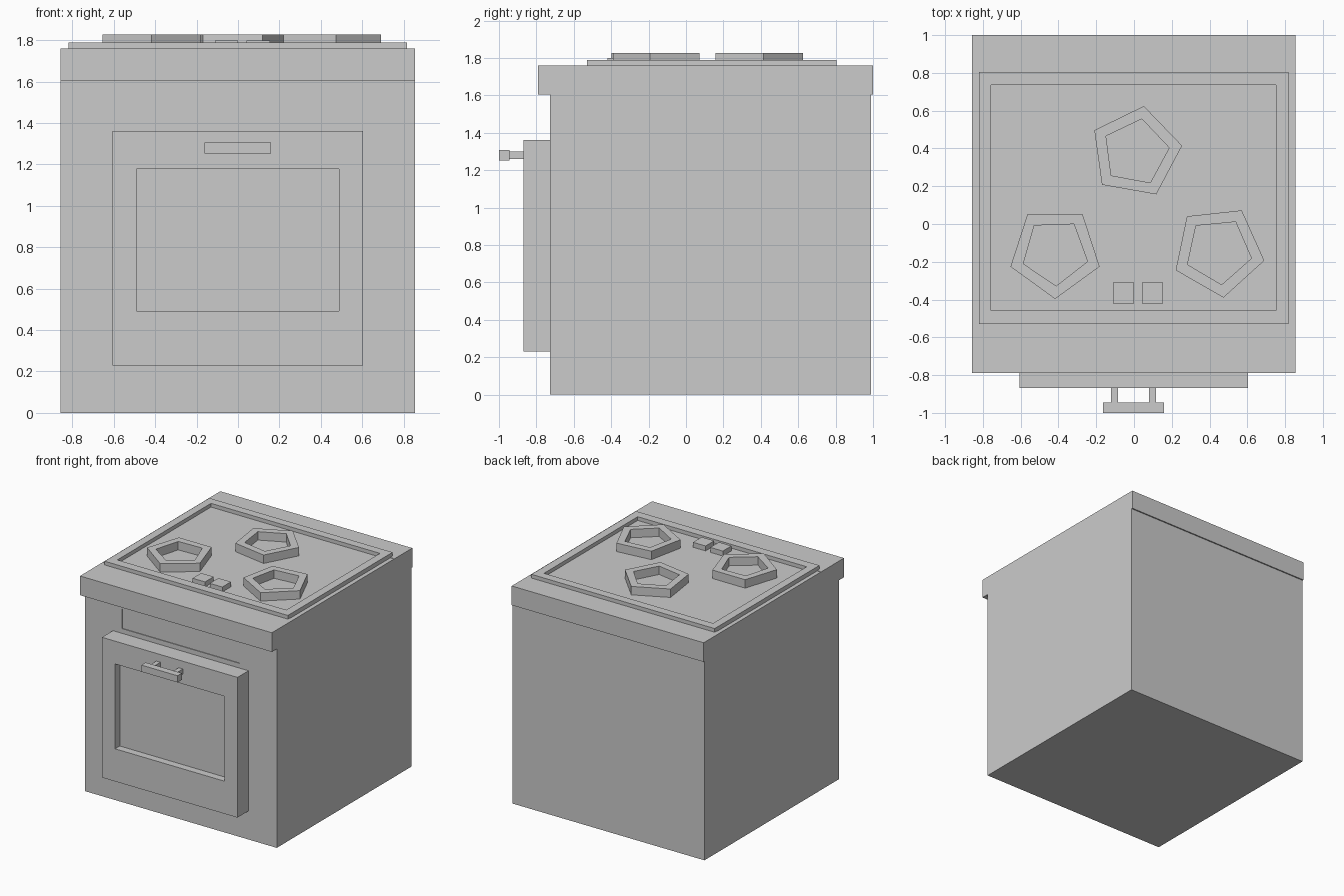
import bpy
import bmesh
from math import cos, sin, radians

if "Cube" in bpy.data.objects:
    bpy.data.objects.remove(bpy.data.objects["Cube"])


def add_object(name, bm):
    bmesh.ops.recalc_face_normals(bm, faces=bm.faces)
    mesh = bpy.data.meshes.new(name)
    bm.to_mesh(mesh)
    bm.free()
    obj = bpy.data.objects.new(name, mesh)
    bpy.context.collection.objects.link(obj)
    return obj


def box(name, x, y, z):
    """Box from (min, max) ranges."""
    bm = bmesh.new()
    bmesh.ops.create_cube(bm, size=1)
    for v in bm.verts:
        v.co = [r[0] + (c + 0.5) * (r[1] - r[0]) for c, r in zip(v.co, (x, y, z))]
    return add_object(name, bm)


def cut(obj, x, y, z):
    """Recess a box-shaped region out of an object."""
    cutter = box(obj.name + "_cutter", x, y, z)
    cutter.hide_render = True
    cutter.hide_set(True)
    mod = obj.modifiers.new("recess", 'BOOLEAN')
    mod.operation = 'DIFFERENCE'
    mod.solver = 'EXACT'
    mod.object = cutter
    bpy.context.view_layer.objects.active = obj
    bpy.ops.object.modifier_apply(modifier=mod.name)
    bpy.data.objects.remove(cutter, do_unlink=True)


def ring(name, outer, inner, z0, z1):
    """Straight-walled ring between two matching outlines."""
    bm = bmesh.new()
    loops = [[bm.verts.new((px, py, z)) for px, py in pts]
             for pts, z in ((outer, z0), (outer, z1), (inner, z1), (inner, z0))]
    n = len(outer)
    for k in range(4):
        a, b = loops[k], loops[(k + 1) % 4]
        for i in range(n):
            j = (i + 1) % n
            bm.faces.new((a[i], a[j], b[j], b[i]))
    return add_object(name, bm)


def rect(x0, x1, y0, y1):
    return [(x0, y0), (x1, y0), (x1, y1), (x0, y1)]


def pentagon(cx, cy, r, deg):
    return [(cx + r * cos(radians(deg + 72 * i)), cy + r * sin(radians(deg + 72 * i)))
            for i in range(5)]


# Body with a shallow panel recess above the door
body = box("oven_body", (-0.858, 0.856), (-0.728, 0.99), (0, 1.61))
cut(body, (-0.525, 0.525), (-0.80, -0.722), (1.40, 1.56))

# Overhanging top slab with shallow side strips
slab = box("top_slab", (-0.858, 0.856), (-0.79, 1.0), (1.605, 1.76))
for x in ((-0.853, -0.82), (0.817, 0.851)):
    cut(slab, x, (-0.5, 0.775), (1.756, 1.8))

# Raised cooktop rim
ring("cooktop_rim", rect(-0.82, 0.817, -0.53, 0.805),
     rect(-0.757, 0.752, -0.458, 0.737), 1.755, 1.79)

# Three pentagonal burners
burners = [("left", -0.418, -0.149, -90, -88), ("back", 0.009, 0.38, 80, 79.5),
           ("right", 0.447, -0.143, 60.2, 59.5)]
for side, cx, cy, a_out, a_in in burners:
    ring("burner_" + side, pentagon(cx, cy, 0.248, a_out),
         pentagon(cx, cy, 0.179, a_in), 1.755, 1.828)

# Square controls on the cooktop
for i, x in enumerate(((-0.112, 0.0), (0.042, 0.154))):
    box(f"control_{i + 1}", x, (-0.42, -0.31), (1.755, 1.80))

# Oven door with recessed window
door = box("oven_door", (-0.607, 0.603), (-0.868, -0.725), (0.23, 1.362))
cut(door, (-0.49, 0.487), (-0.95, -0.808), (0.493, 1.178))

# Door handle
box("handle_bar", (-0.163, 0.16), (-1.0, -0.945), (1.253, 1.307))
for i, x in enumerate(((-0.122, -0.085), (0.079, 0.116))):
    box(f"handle_post_{i + 1}", x, (-0.95, -0.86), (1.26, 1.30))
